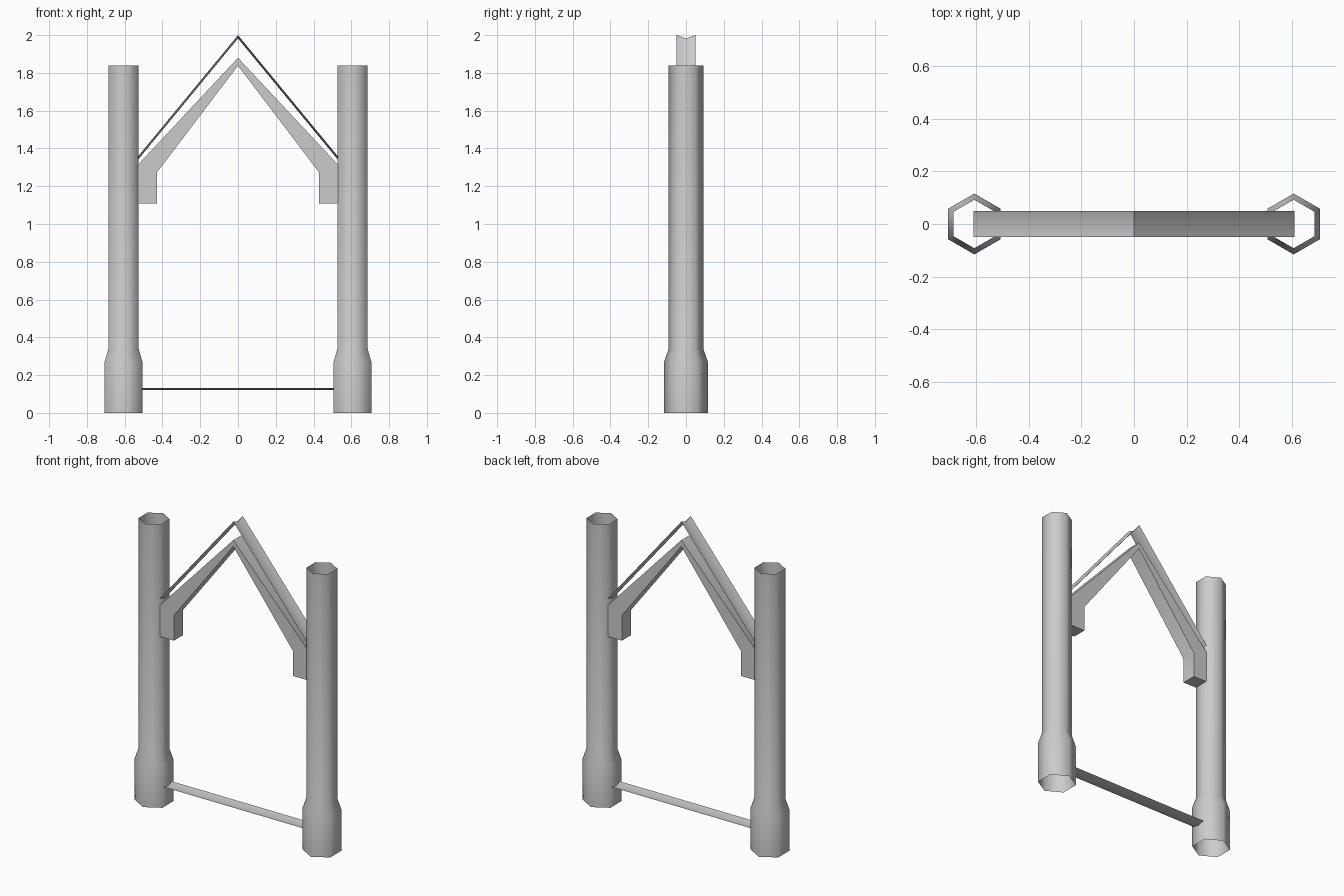
import bpy, bmesh, math

if "Cube" in bpy.data.objects:
    bpy.data.objects.remove(bpy.data.objects["Cube"])


def make(name, verts, faces, angle):
    """Mesh object with outward normals and angle-limited smooth shading."""
    mesh = bpy.data.meshes.new(name)
    mesh.from_pydata(verts, [], faces)
    bm = bmesh.new()
    bm.from_mesh(mesh)
    bmesh.ops.recalc_face_normals(bm, faces=bm.faces)
    bm.to_mesh(mesh)
    bm.free()
    ob = bpy.data.objects.new(name, mesh)
    bpy.context.collection.objects.link(ob)
    bpy.ops.object.select_all(action='DESELECT')
    ob.select_set(True)
    bpy.context.view_layer.objects.active = ob
    bpy.ops.object.shade_smooth_by_angle(angle=math.radians(angle))
    return ob


def column(name, x, profile, sides=6):
    """Open hexagonal tube from (radius, height) pairs, corners on the y axis."""
    verts, faces = [], []
    for r, z in profile:
        for i in range(sides):
            a = math.pi / 2 + i * math.tau / sides
            verts.append((x + r * math.cos(a), r * math.sin(a), z))
    for k in range(len(profile) - 1):
        for i in range(sides):
            j = (i + 1) % sides
            faces.append((k * sides + i, k * sides + j,
                          (k + 1) * sides + j, (k + 1) * sides + i))
    return make(name, verts, faces, 65)


def channel(name, path, half, depth):
    """Thin sheet with a shallow V cross-section, swept along an xz path."""
    verts, faces = [], []
    for x, z in path:
        verts += [(x, -half, z), (x, 0, z - depth), (x, half, z)]
    for k in range(len(path) - 1):
        for i in range(2):
            a = k * 3 + i
            faces.append((a, a + 3, a + 4, a + 1))
    return make(name, verts, faces, 40)


# Side columns with a wider foot
PROFILE = [(0.1155, 0), (0.1155, 0.27), (0.092, 0.34), (0.092, 1.84)]
for side, sx in (("left", -1), ("right", 1)):
    column(side + "_column", sx * 0.606, PROFILE)

# Thin folded roof strip and floor strip
channel("roof_strip", [(-0.61, 1.26), (0, 2.0), (0.61, 1.26)], 0.049, 0.018)
channel("floor_strip", [(-0.61, 0.132), (0.61, 0.132)], 0.047, 0.01)

# Solid arch frame: outer and inner outlines, extruded in y
outer = [(-0.535, 1.108), (-0.535, 1.308), (0, 1.88), (0.535, 1.308), (0.535, 1.108)]
inner = [(-0.43, 1.108), (-0.43, 1.272), (0, 1.838), (0.43, 1.272), (0.43, 1.108)]
n = len(outer)
verts = [(x, y, z) for y in (-0.048, 0.048) for x, z in outer + inner]
faces = []
for i in range(n - 1):
    o, p = i, n + i
    faces += [(o, o + 1, p + 1, p), (o + 2 * n, o + 1 + 2 * n, p + 1 + 2 * n, p + 2 * n),
              (o, o + 1, o + 1 + 2 * n, o + 2 * n), (p, p + 1, p + 1 + 2 * n, p + 2 * n)]
for i in (0, n - 1):
    faces.append((i, n + i, 3 * n + i, 2 * n + i))
make("arch_frame", verts, faces, 50)
